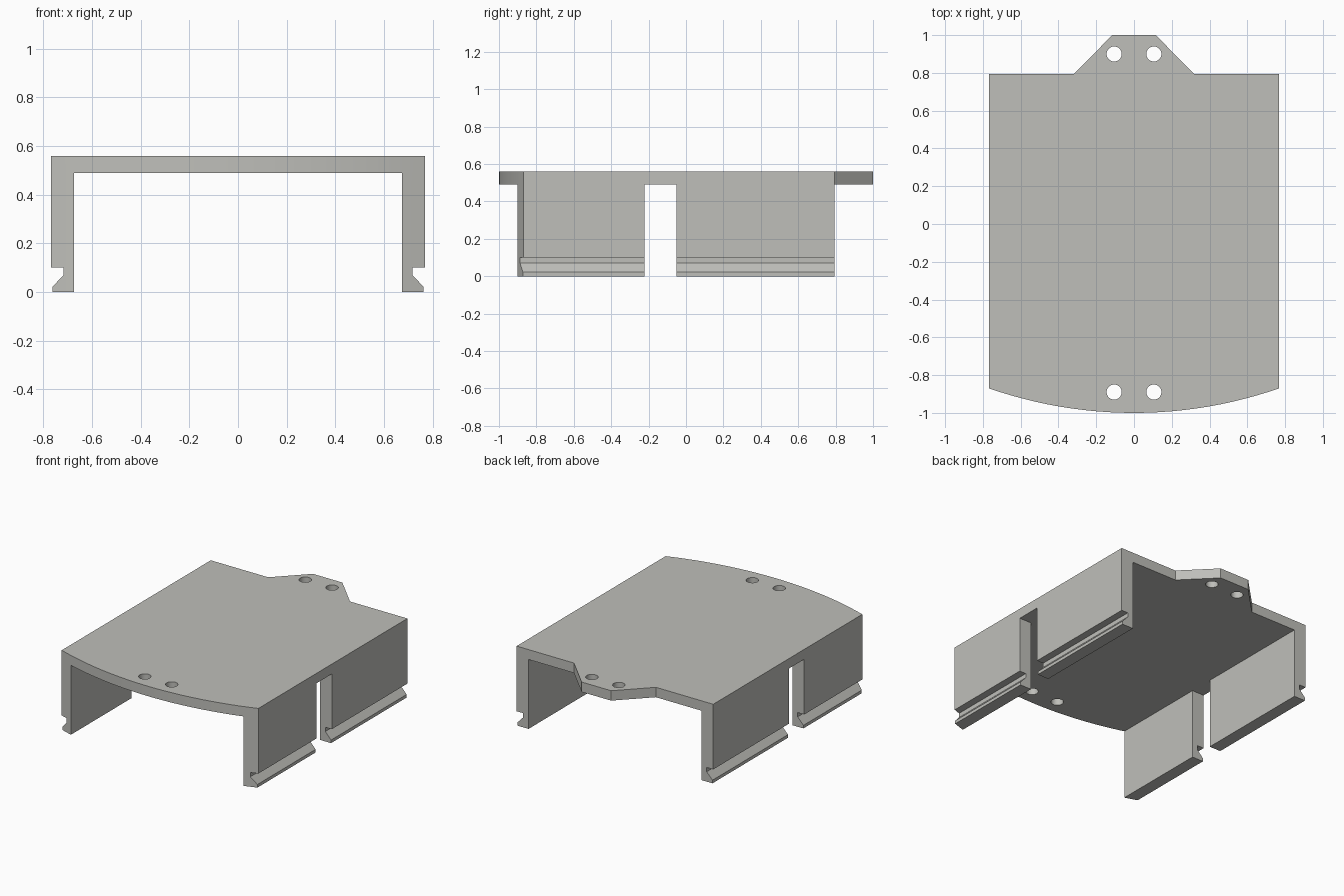
import bpy, bmesh, math
from mathutils import Vector

if "Cube" in bpy.data.objects:
    bpy.data.objects.remove(bpy.data.objects["Cube"])

HALF_W, INNER, TOP, UNDER = 0.768, 0.675, 0.56, 0.49
BACK, CORNER = 0.793, -0.87

grey = bpy.data.materials.new("light grey plastic")
grey.diffuse_color = (0.52, 0.52, 0.49, 1)
grey.use_nodes = True
grey.node_tree.nodes["Principled BSDF"].inputs["Base Color"].default_value = grey.diffuse_color


def prism(name, points, direction):
    """Closed solid swept from a flat outline along a direction."""
    bm = bmesh.new()
    face = bm.faces.new([bm.verts.new(p) for p in points])
    swept = bmesh.ops.extrude_face_region(bm, geom=[face])["geom"]
    bmesh.ops.translate(bm, vec=Vector(direction),
                        verts=[v for v in swept if isinstance(v, bmesh.types.BMVert)])
    bmesh.ops.recalc_face_normals(bm, faces=bm.faces)
    mesh = bpy.data.meshes.new(name)
    bm.to_mesh(mesh)
    bm.free()
    obj = bpy.data.objects.new(name, mesh)
    bpy.context.collection.objects.link(obj)
    mesh.materials.append(grey)
    return obj


def cut(body, cutter):
    mod = body.modifiers.new(cutter.name, "BOOLEAN")
    mod.operation, mod.solver, mod.object = "DIFFERENCE", "EXACT", cutter
    bpy.context.view_layer.objects.active = body
    bpy.ops.object.modifier_apply(modifier=mod.name)
    bpy.data.objects.remove(cutter)


# Cover block: curved front edge, tapered mounting tab at the back
sag = 1 + CORNER
radius = (HALF_W ** 2 + sag ** 2) / (2 * sag)
sweep = math.asin(HALF_W / radius)
N = 24
outline = [(radius * math.sin(a), radius - 1 - radius * math.cos(a), 0)
           for a in (-sweep + 2 * sweep * i / N for i in range(N + 1))]
outline += [(HALF_W, BACK, 0), (0.32, BACK, 0), (0.115, 1, 0),
            (-0.115, 1, 0), (-0.32, BACK, 0), (-HALF_W, BACK, 0)]
cover = prism("cover", outline, (0, 0, TOP))

# Open channel between the side walls
cut(cover, prism("channel", [(-INNER, -2, -1), (INNER, -2, -1),
                             (INNER, -2, UNDER), (-INNER, -2, UNDER)], (0, 4, 0)))

# Snap groove and tall slot in each side wall
groove = [(0.717, 0.10), (0.717, 0.07), (0.762, 0.022), (0.762, -0.1), (0.9, -0.1), (0.9, 0.10)]
for s in (-1, 1):
    cut(cover, prism("groove", [(s * x, -2, z) for x, z in groove], (0, 4, 0)))
    cut(cover, prism("slot", [(s * x, -0.222, z) for x, z in
                              ((0.6, -1), (0.9, -1), (0.9, UNDER), (0.6, UNDER))], (0, 0.172, 0)))

# Screw holes, two at each end
for y in (-0.89, 0.9):
    for x in (-0.105, 0.105):
        ring = [(x + 0.04 * math.cos(k * math.tau / 32), y + 0.04 * math.sin(k * math.tau / 32), 0.3)
                for k in range(32)]
        cut(cover, prism("hole", ring, (0, 0, 0.5)))

# Smooth the curved front and the hole walls, keep the edges crisp
bpy.ops.object.select_all(action="DESELECT")
cover.select_set(True)
bpy.context.view_layer.objects.active = cover
bpy.ops.object.shade_smooth_by_angle(angle=math.radians(30))
